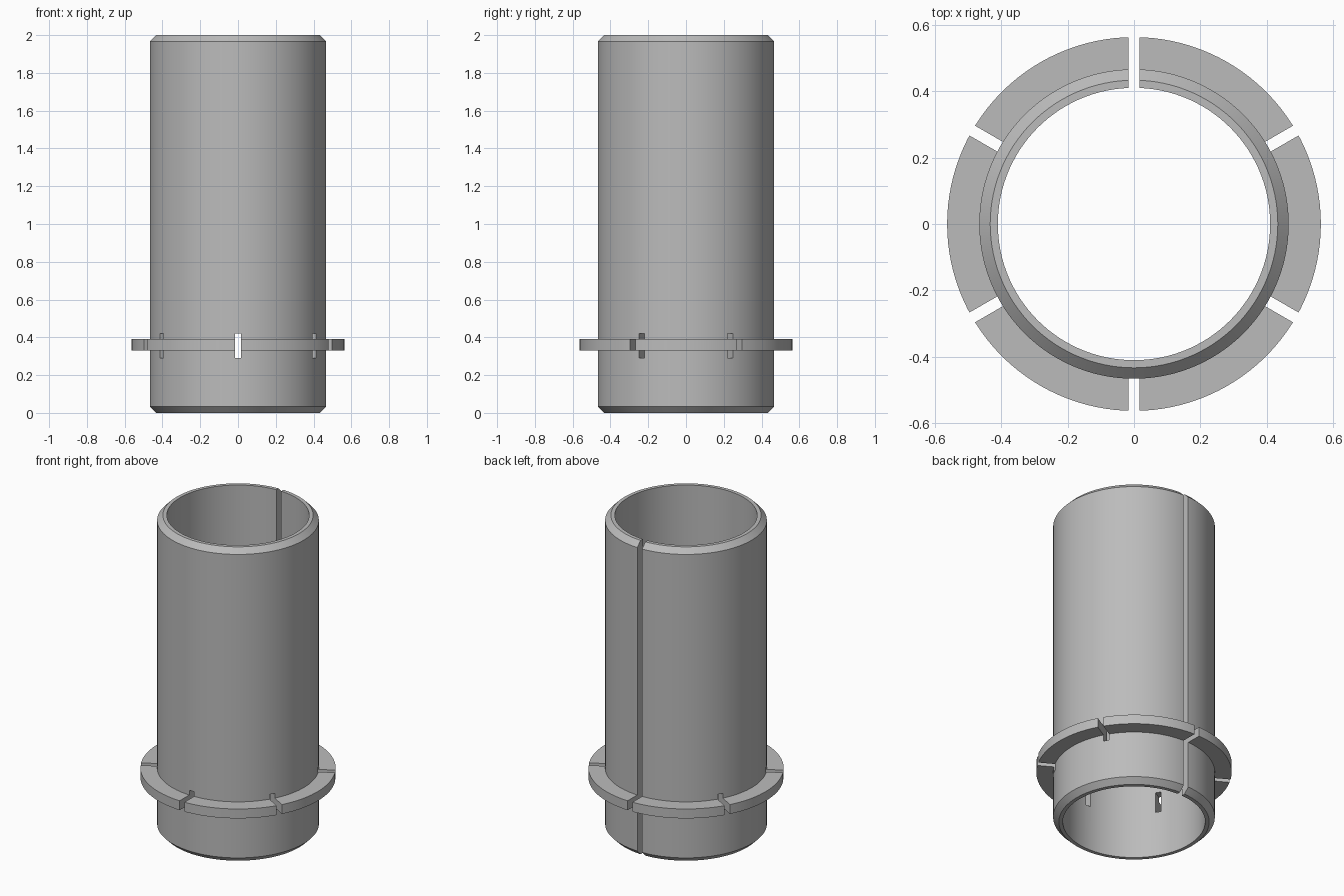
import bpy
import bmesh
from math import radians, pi
from mathutils import Matrix, Vector

if "Cube" in bpy.data.objects:
    bpy.data.objects.remove(bpy.data.objects["Cube"], do_unlink=True)

SEGMENTS = 120
INNER, OUTER, FLANGE, LIP = 0.411, 0.467, 0.564, 0.434
SLOT_WIDTH = 0.034
SLOT_LOW, SLOT_HIGH = 0.29, 0.42

grey = bpy.data.materials.new("plain grey")
grey.use_nodes = True
grey.diffuse_color = (0.5, 0.5, 0.5, 1)
grey.node_tree.nodes["Principled BSDF"].inputs["Base Color"].default_value = grey.diffuse_color


def finish(bm, name):
    bmesh.ops.recalc_face_normals(bm, faces=bm.faces)
    mesh = bpy.data.meshes.new(name)
    bm.to_mesh(mesh)
    bm.free()
    mesh.materials.append(grey)
    obj = bpy.data.objects.new(name, mesh)
    bpy.context.collection.objects.link(obj)
    return obj


def lathe(name, profile):
    """Spin a closed (radius, height) profile about the z axis."""
    bm = bmesh.new()
    verts = [bm.verts.new((r, 0, z)) for r, z in profile]
    edges = [bm.edges.new((verts[i - 1], verts[i])) for i in range(len(verts))]
    bmesh.ops.spin(bm, geom=verts + edges, cent=(0, 0, 0), axis=(0, 0, 1),
                   angle=2 * pi, steps=SEGMENTS, use_merge=True)
    bmesh.ops.remove_doubles(bm, verts=bm.verts, dist=1e-5)
    return finish(bm, name)


def add_slot(bm, angle, low, high):
    """Radial box through the wall and the flange."""
    place = (Matrix.Rotation(radians(angle), 4, 'Z')
             @ Matrix.Translation((0.5, 0, (low + high) / 2))
             @ Matrix.Diagonal(Vector((0.4, SLOT_WIDTH, high - low, 1))))
    bmesh.ops.create_cube(bm, size=1, matrix=place)


# Chamfered tube with its flange in one profile
sleeve = lathe("split_sleeve", [
    (INNER, 0), (LIP, 0), (OUTER, 0.033), (OUTER, SLOT_LOW), (OUTER, 0.33),
    (FLANGE, 0.33), (FLANGE, 0.39), (OUTER, 0.39), (OUTER, SLOT_HIGH),
    (OUTER, 1.967), (LIP, 2), (INNER, 2), (INNER, SLOT_HIGH), (INNER, SLOT_LOW)])

# Six radial slots; the rear one runs the full length
bm = bmesh.new()
for angle in range(30, 390, 60):
    if angle == 90:
        add_slot(bm, angle, -0.1, 2.1)
    else:
        add_slot(bm, angle, SLOT_LOW, SLOT_HIGH)
cutter = finish(bm, "slot_cutter")
cutter.hide_render = True

cut = sleeve.modifiers.new("slots", 'BOOLEAN')
cut.operation = 'DIFFERENCE'
cut.solver = 'EXACT'
cut.object = cutter

# Apply the cut, drop the cutter, and shade
bpy.ops.object.select_all(action='DESELECT')
sleeve.select_set(True)
bpy.context.view_layer.objects.active = sleeve
bpy.ops.object.modifier_apply(modifier=cut.name)
bpy.data.objects.remove(cutter, do_unlink=True)
bpy.ops.object.shade_smooth_by_angle(angle=radians(30))
